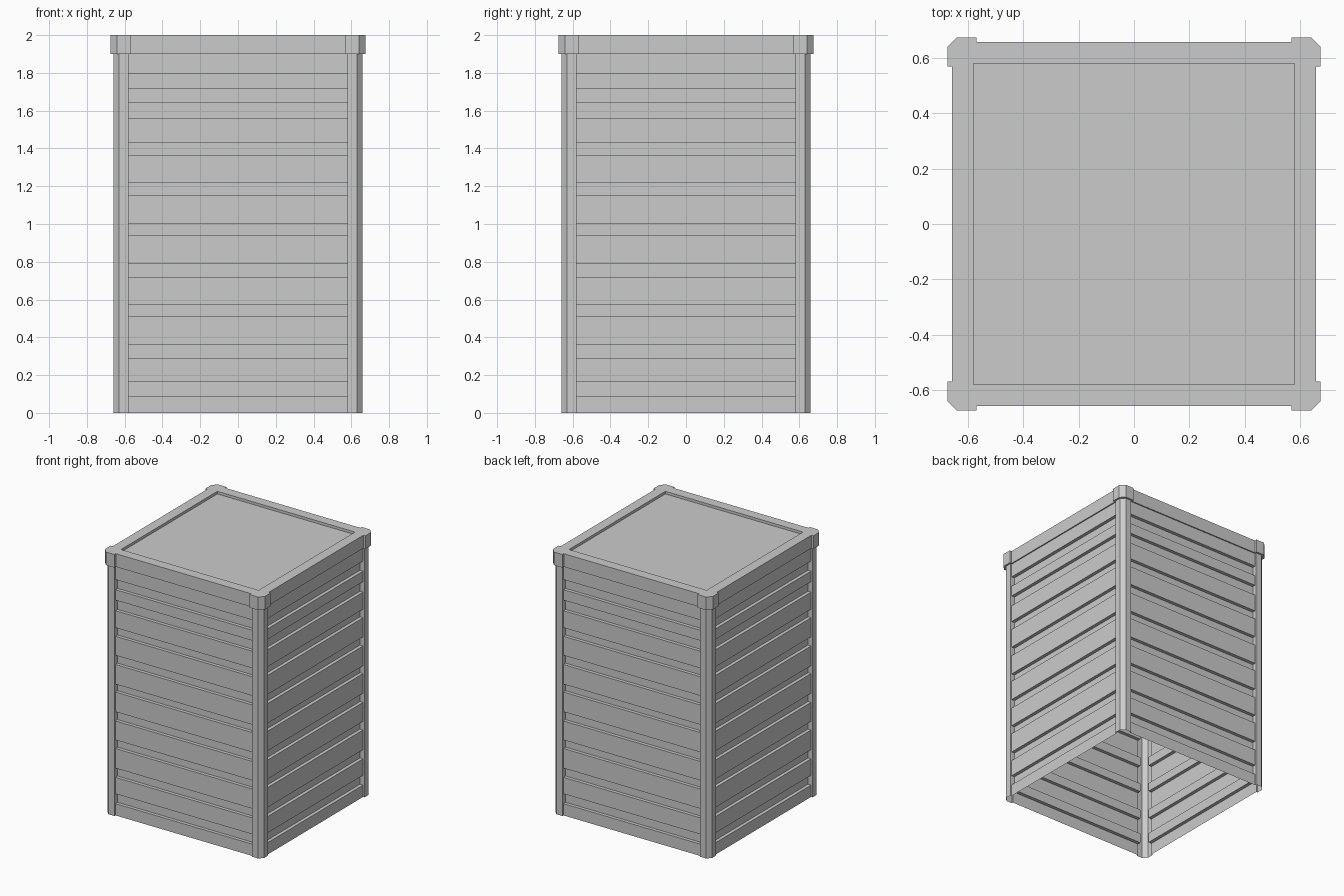
import bpy, bmesh
from math import pi
from mathutils import Matrix

if "Cube" in bpy.data.objects:
    bpy.data.objects.remove(bpy.data.objects["Cube"])

CAP_Z, TOP_Z = 1.90, 2.0
PANEL, GROOVE, POST = 0.648, 0.622, 0.66   # distances from the centre
HALF = 0.58                                # half width of a wall panel


def finish(name, bm, turn=0):
    bmesh.ops.remove_doubles(bm, verts=bm.verts, dist=1e-5)
    bmesh.ops.dissolve_degenerate(bm, edges=bm.edges, dist=1e-5)
    bmesh.ops.transform(bm, matrix=Matrix.Rotation(turn * pi / 2, 4, 'Z'), verts=bm.verts)
    mesh = bpy.data.meshes.new(name)
    bm.to_mesh(mesh)
    bm.free()
    ob = bpy.data.objects.new(name, mesh)
    bpy.context.collection.objects.link(ob)
    return ob


def loft(bm, loops, closed=False):
    rows = [[bm.verts.new(p) for p in loop] for loop in loops]
    n = len(rows[0])
    for a, b in zip(rows, rows[1:]):
        for i in range(n if closed else n - 1):
            j = (i + 1) % n
            bm.faces.new((a[i], a[j], b[j], b[i]))
    return rows


# Grooves between the planks (bottom, top)
grooves = [(.09, .165), (.29, .36), (.51, .575), (.72, .79), (.94, 1.0),
           (1.15, 1.22), (1.365, 1.43), (1.56, 1.64), (1.72, 1.797)]


# Thin planked wall, facing -y before turning
def wall(name, turn):
    profile = [(PANEL, 0)]
    for lo, hi in grooves:
        profile += [(PANEL, lo), (GROOVE, lo), (GROOVE, hi), (PANEL, hi)]
    profile.append((PANEL, CAP_Z))
    bm = bmesh.new()
    loft(bm, [[(-HALF, -d, z), (HALF, -d, z)] for d, z in profile])
    # groove end faces
    for lo, hi in grooves:
        for s in (-1, 1):
            q = [(s * HALF, -PANEL, lo), (s * HALF, -GROOVE, lo),
                 (s * HALF, -GROOVE, hi), (s * HALF, -PANEL, hi)]
            bm.faces.new([bm.verts.new(p) for p in (q if s > 0 else q[::-1])])
    finish(name, bm, turn)


# Chamfered corner post, an angled sheet
def post(name, turn):
    pts = [(PANEL, HALF), (POST, HALF), (POST, .63), (.63, POST), (HALF, POST), (HALF, PANEL)]
    bm = bmesh.new()
    loft(bm, [[(x, y, z) for x, y in pts] for z in (0, CAP_Z)])
    finish(name, bm, turn)


for k, side in enumerate(("front", "right", "back", "left")):
    wall(side + "_wall", k)
for k, corner in enumerate(("back_right", "back_left", "front_left", "front_right")):
    post(corner + "_post", k)

# Lid: rim with corner blocks and a recessed top panel
outline = []
corner = [(.657, .57), (.674, .57), (.674, .64), (.64, .674), (.57, .674), (.57, .657)]
for k in range(4):
    for x, y in corner:
        for _ in range(k):
            x, y = -y, x
        outline.append((x, y))


def ring(z, limit=1.0):
    return [(max(-limit, min(limit, x)), max(-limit, min(limit, y)), z) for x, y in outline]


bm = bmesh.new()
loft(bm, [ring(CAP_Z, GROOVE), ring(CAP_Z), ring(TOP_Z), ring(TOP_Z, HALF), ring(TOP_Z - .02, HALF)], True)
s, z = HALF, TOP_Z - .02
bm.faces.new([bm.verts.new(p) for p in ((-s, -s, z), (s, -s, z), (s, s, z), (-s, s, z))])
finish("lid", bm)
